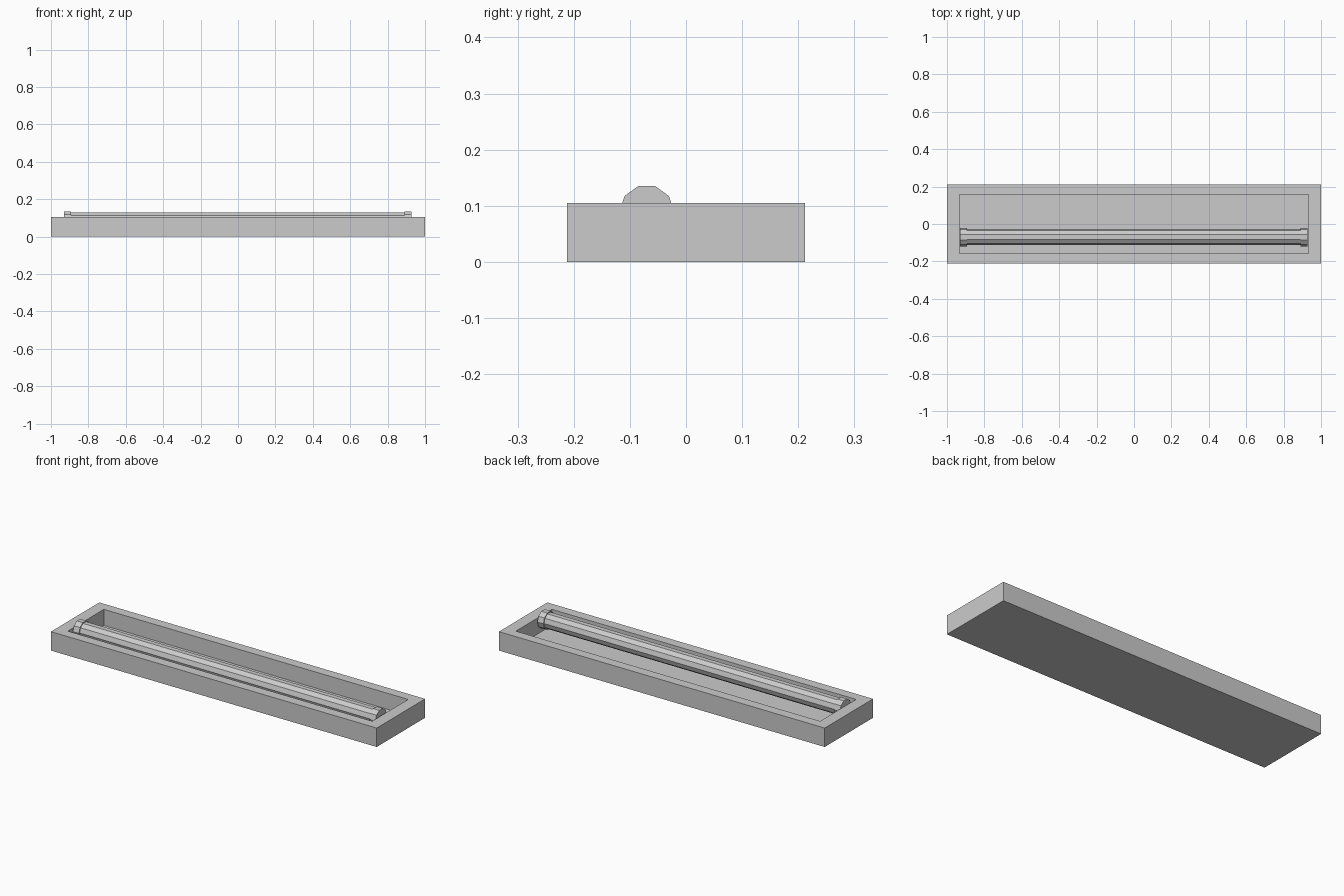
import bpy, bmesh
from math import pi
from mathutils import Matrix

if "Cube" in bpy.data.objects:
    bpy.data.objects.remove(bpy.data.objects["Cube"])

def finish(bm, name):
    bmesh.ops.recalc_face_normals(bm, faces=bm.faces)
    mesh = bpy.data.meshes.new(name)
    bm.to_mesh(mesh)
    bm.free()
    obj = bpy.data.objects.new(name, mesh)
    bpy.context.collection.objects.link(obj)
    return obj

def rod(name, x0, x1, radius, y=-0.07, z=0.0885, sides=10):
    # flat-topped polygonal cylinder lying along x
    bm = bmesh.new()
    place = (Matrix.Translation(((x0 + x1) / 2, y, z))
             @ Matrix.Rotation(pi / 2, 4, 'Y') @ Matrix.Rotation(pi / sides, 4, 'Z'))
    bmesh.ops.create_cone(bm, cap_ends=True, segments=sides, radius1=radius,
                          radius2=radius, depth=x1 - x0, matrix=place)
    # level the flat facet with the top
    top = max(v.co.z for v in bm.verts)
    if sum(abs(v.co.z - top) < 1e-5 for v in bm.verts) < 4:
        bmesh.ops.rotate(bm, verts=bm.verts, cent=(0, y, z),
                         matrix=Matrix.Rotation(pi / sides, 3, 'X'))
    return finish(bm, name)

# housing: box with a recess inset into the top
length, width, height = 2.0, 0.424, 0.105
floor_z, rim_x, rim_y = 0.016, 0.934, 0.158
bm = bmesh.new()
bmesh.ops.create_cube(bm, size=1, matrix=Matrix.Translation((0, 0, height / 2))
                      @ Matrix.Diagonal((length, width, height, 1)))
top = max(bm.faces, key=lambda f: f.calc_center_median().z)
bmesh.ops.inset_individual(bm, faces=[top], thickness=0.05)
for v in top.verts:
    v.co.x = rim_x if v.co.x > 0 else -rim_x
    v.co.y = rim_y if v.co.y > 0 else -rim_y
well = bmesh.ops.extrude_discrete_faces(bm, faces=[top])['faces'][0]
for v in well.verts:
    v.co.z = floor_z
finish(bm, "housing")

# lamp tube with a wider cap at each end
rod("lamp_tube", -0.9, 0.9, 0.0435)
rod("end_cap_left", -0.93, -0.893, 0.049)
rod("end_cap_right", 0.89, 0.927, 0.049)
